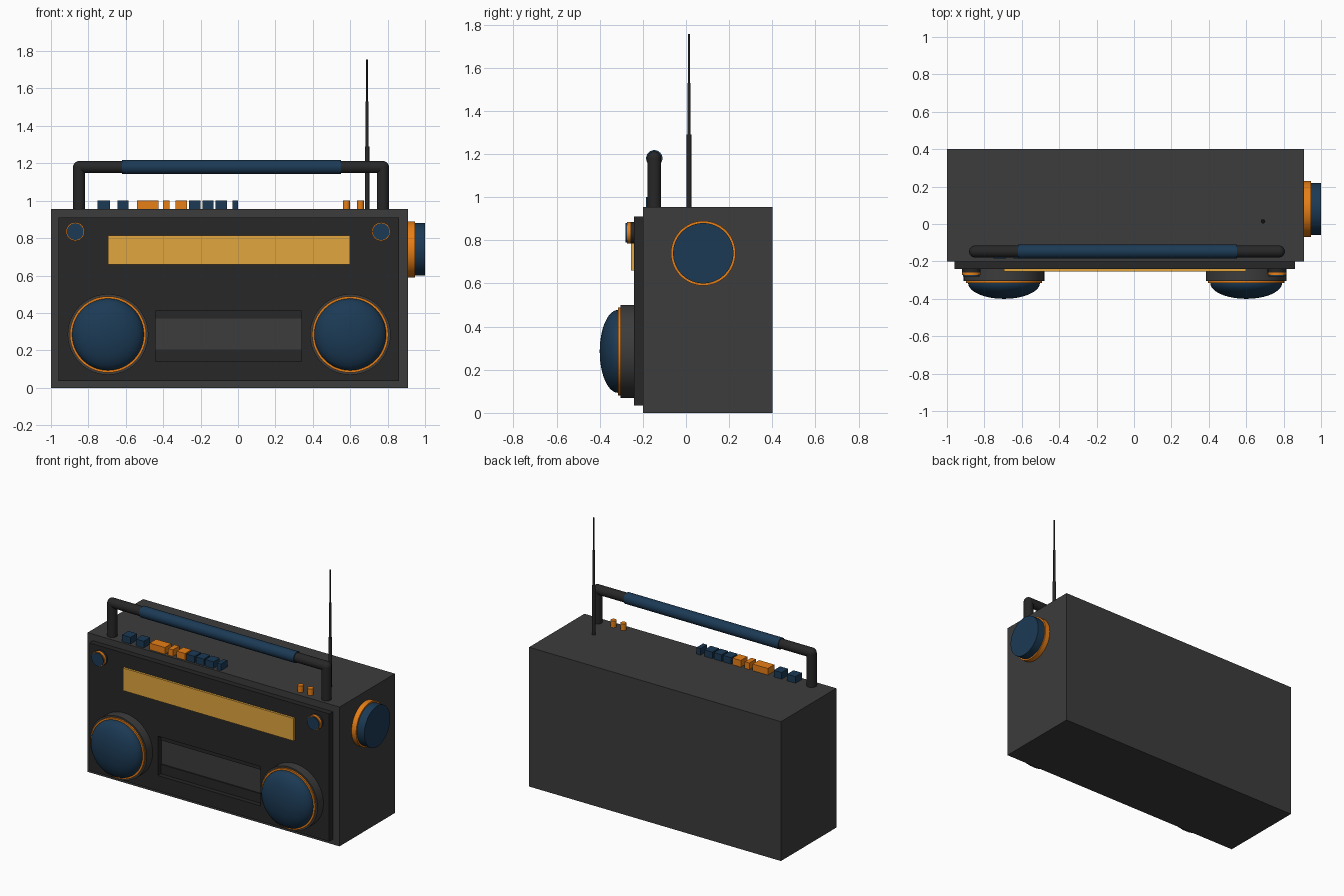
import bpy, bmesh, math
from mathutils import Matrix, Vector

if "Cube" in bpy.data.objects:
    bpy.data.objects.remove(bpy.data.objects["Cube"])


def mat(name, rgb):
    m = bpy.data.materials.new(name)
    m.diffuse_color = (*rgb, 1)
    m.use_nodes = True
    m.node_tree.nodes["Principled BSDF"].inputs["Base Color"].default_value = m.diffuse_color
    return m


GREY = mat("charcoal", (0.045, 0.045, 0.045))
DARK = mat("dark_grey", (0.02, 0.02, 0.02))
BLUE = mat("navy", (0.011, 0.042, 0.09))
ORANGE = mat("orange", (0.8, 0.21, 0.008))
AMBER = mat("amber", (0.75, 0.38, 0.05))


def finish(name, bm, m, smooth=False):
    bmesh.ops.recalc_face_normals(bm, faces=bm.faces)
    me = bpy.data.meshes.new(name)
    bm.to_mesh(me)
    bm.free()
    ob = bpy.data.objects.new(name, me)
    bpy.context.collection.objects.link(ob)
    me.materials.append(m)
    if smooth:
        bpy.ops.object.select_all(action='DESELECT')
        ob.select_set(True)
        bpy.context.view_layer.objects.active = ob
        bpy.ops.object.shade_smooth_by_angle(angle=math.radians(35))
    return ob


def box(name, x, y, z, m):
    bm = bmesh.new()
    bmesh.ops.create_cube(bm, size=1)
    for v in bm.verts:
        v.co = [(r[0] + r[1]) / 2 + c * (r[1] - r[0]) for c, r in zip(v.co, (x, y, z))]
    return finish(name, bm, m)


def lathe(name, profile, origin, axis, m, sides=48):
    """Spin (radius, height) points around an axis starting at origin."""
    bm = bmesh.new()
    vs = [bm.verts.new((r, 0, h)) for r, h in profile]
    es = [bm.edges.new(p) for p in zip(vs, vs[1:])]
    bmesh.ops.spin(bm, geom=vs + es, cent=(0, 0, 0), axis=(0, 0, 1),
                   angle=math.tau, steps=sides)
    bmesh.ops.remove_doubles(bm, verts=bm.verts, dist=1e-5)
    rot = Vector((0, 0, 1)).rotation_difference(Vector(axis)).to_matrix().to_4x4()
    bmesh.ops.transform(bm, matrix=Matrix.Translation(origin) @ rot, verts=bm.verts)
    return finish(name, bm, m, True)


def disc(name, r, h0, h1, origin, axis, m, sides=48):
    return lathe(name, [(0, h0), (r, h0), (r, h1), (0, h1)], origin, axis, m, sides)


FRONT, UP, RIGHT = (0, -1, 0), (0, 0, 1), (1, 0, 0)

# Case and front panel with a cassette opening
box("case", (-1, 0.91), (-0.2, 0.4), (0, 0.955), GREY)
panel = box("front_panel", (-0.96, 0.86), (-0.24, -0.19), (0.035, 0.91), DARK)
cutter = box("cassette_cutter", (-0.44, 0.34), (-0.3, -0.1), (0.14, 0.41), DARK)
cutter.hide_render = True
cutter.hide_viewport = True
cut = panel.modifiers.new("cassette_opening", 'BOOLEAN')
cut.object = cutter
cut.solver = 'EXACT'
for name, z in (("cassette_lower_strip", (0.14, 0.205)), ("cassette_upper_strip", (0.37, 0.41))):
    box(name, (-0.44, 0.34), (-0.208, -0.19), z, DARK)

# Tuner display
box("tuner_display", (-0.695, 0.6), (-0.255, -0.235), (0.66, 0.815), AMBER)

# Speakers: housing, trim ring and domed cone
dome = [(0.192 * math.cos(a), 0.075 + 0.085 * math.sin(a))
        for a in (math.pi / 2 * i / 12 for i in range(12))] + [(0, 0.16)]
for side, x in (("left", -0.695), ("right", 0.6)):
    o = (x, -0.24, 0.285)
    disc(f"{side}_speaker_housing", 0.216, -0.01, 0.064, o, FRONT, GREY)
    disc(f"{side}_speaker_trim", 0.204, 0.05, 0.075, o, FRONT, ORANGE)
    lathe(f"{side}_speaker_dome", [(0, 0.06), (0.192, 0.06)] + dome, o, FRONT, BLUE)

# Small front knobs
for side, x in (("left", -0.87), ("right", 0.765)):
    o = (x, -0.24, 0.835)
    disc(f"{side}_knob_base", 0.05, -0.01, 0.018, o, FRONT, DARK, 24)
    disc(f"{side}_knob_ring", 0.05, 0.018, 0.034, o, FRONT, ORANGE, 24)
    disc(f"{side}_knob_cap", 0.045, 0.02, 0.04, o, FRONT, BLUE, 24)

# Large dial on the right side
dial = (0.91, 0.08, 0.74)
disc("side_dial_base", 0.15, -0.01, 0.035, dial, RIGHT, ORANGE)
disc("side_dial_cap", 0.14, 0.03, 0.09, dial, RIGHT, BLUE)

# Carrying handle: posts, rounded corners, bar and grip
HY, HZ, HR = -0.147, 1.18, 0.032
for side, x in (("left", -0.85), ("right", 0.775)):
    disc(f"{side}_handle_post", HR, 0.94, HZ, (x, HY, 0), UP, DARK, 24)
    bm = bmesh.new()
    bmesh.ops.create_uvsphere(bm, u_segments=24, v_segments=12, radius=HR,
                              matrix=Matrix.Translation((x, HY, HZ)))
    finish(f"{side}_handle_corner", bm, DARK, True)
disc("handle_bar", HR, -0.85, 0.775, (0, HY, HZ), RIGHT, DARK, 24)
disc("handle_grip", 0.038, -0.62, 0.55, (0, HY, HZ), RIGHT, BLUE, 24)

# Push buttons along the top
buttons = [(-0.75, -0.685, BLUE), (-0.645, -0.585, BLUE), (-0.54, -0.425, ORANGE),
           (-0.4, -0.365, ORANGE), (-0.335, -0.272, ORANGE), (-0.262, -0.2, BLUE),
           (-0.19, -0.13, BLUE), (-0.12, -0.058, BLUE), (-0.03, 0.0, BLUE)]
for i, (x0, x1, m) in enumerate(buttons):
    box(f"top_button_{i + 1}", (x0, x1), (-0.185, -0.115), (0.945, 1.0), m)
for i, x in enumerate((0.58, 0.655)):
    disc(f"top_peg_{i + 1}", 0.019, 0.945, 1.0, (x, -0.15, 0), UP, ORANGE, 20)

# Telescopic antenna
for i, (r, z0, z1) in enumerate(((0.012, 0.945, 1.29), (0.008, 1.28, 1.53), (0.005, 1.52, 1.755))):
    disc(f"antenna_section_{i + 1}", r, z0, z1, (0.69, 0.014, 0), UP, DARK, 16)
